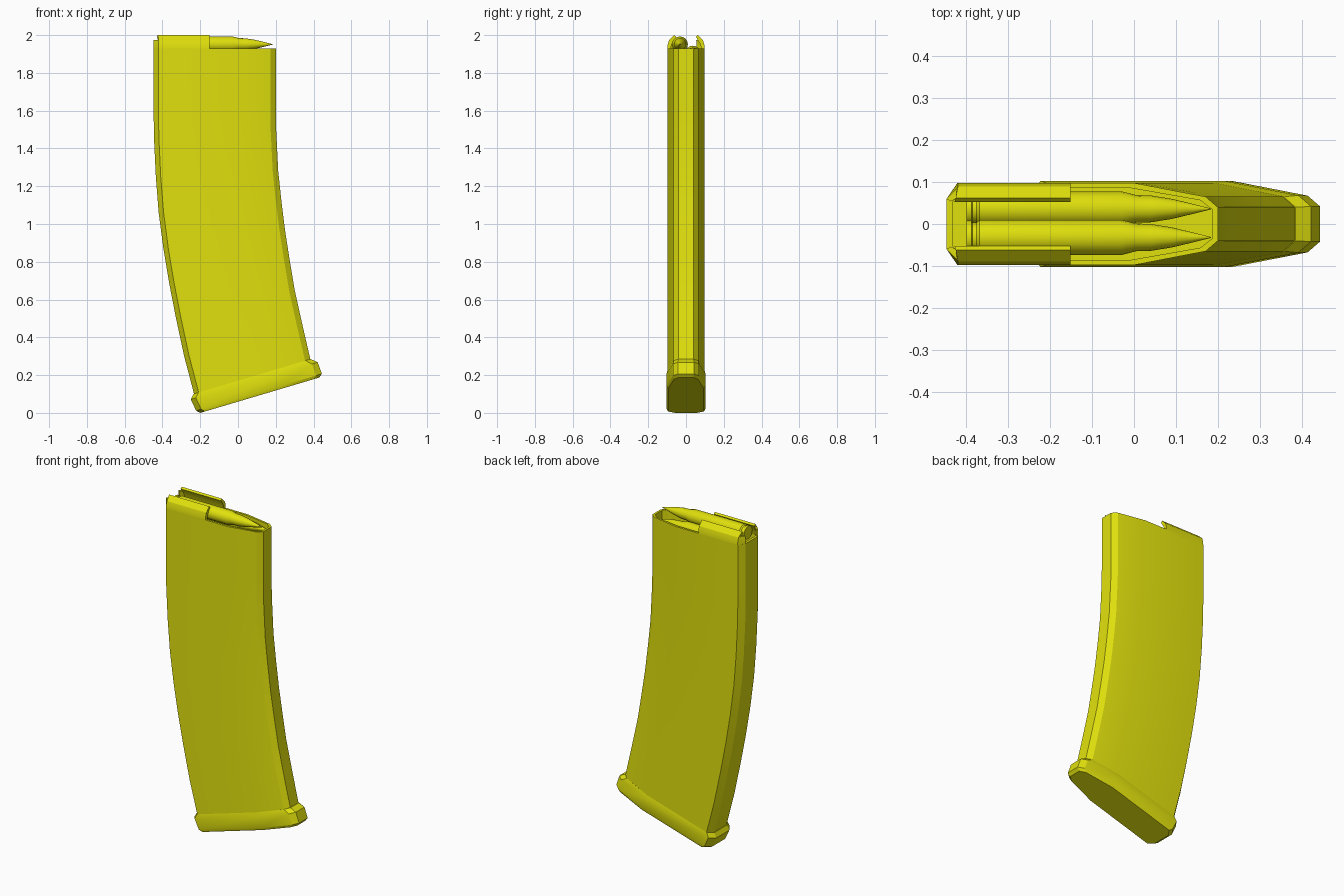
import bpy, bmesh, math

if "Cube" in bpy.data.objects:
    bpy.data.objects.remove(bpy.data.objects["Cube"])

yellow = bpy.data.materials.new("yellow")
yellow.diffuse_color = (0.75, 0.75, 0.004, 1)
yellow.use_nodes = True
yellow.node_tree.nodes["Principled BSDF"].inputs["Base Color"].default_value = yellow.diffuse_color

# Cross-section: (fraction from back to front, half width)
SECTION = [(0, .06), (.04, .098), (.69, .098), (.955, .065), (1, .04)]


def loft(name, rings, angle=25):
    """Skin a list of equal-length point rings and cap both ends."""
    bm = bmesh.new()
    loops = [[bm.verts.new(p) for p in ring] for ring in rings]
    n = len(loops[0])
    for a, b in zip(loops, loops[1:]):
        for i in range(n):
            j = (i + 1) % n
            bm.faces.new((a[i], a[j], b[j], b[i]))
    bm.faces.new(loops[0])
    bm.faces.new(loops[-1])
    bmesh.ops.recalc_face_normals(bm, faces=bm.faces)
    me = bpy.data.meshes.new(name)
    bm.to_mesh(me)
    bm.free()
    me.materials.append(yellow)
    ob = bpy.data.objects.new(name, me)
    bpy.context.collection.objects.link(ob)
    bpy.ops.object.select_all(action='DESELECT')
    ob.select_set(True)
    bpy.context.view_layer.objects.active = ob
    bpy.ops.object.shade_smooth_by_angle(angle=math.radians(angle))
    return ob


def section(bx, bz, fx, fz, wide=1.0):
    """Magazine section spanning from back point to front point."""
    pts = [(u, -w) for u, w in SECTION] + [(u, w) for u, w in reversed(SECTION)]
    return [(bx + (fx - bx) * u, w * wide, bz + (fz - bz) * u) for u, w in pts]


# Curved body, its open top rim and the hollow down to the follower
loft("magazine_body", [section(*s) for s in (
    (-.23, .09, .385, .275),
    (-.285, .30, .34, .47),
    (-.33, .51, .30, .65),
    (-.365, .69, .275, .80),
    (-.395, .87, .25, .96),
    (-.42, .106e1, .23, 1.12),
    (-.435, 1.25, .213, 1.28),
    (-.445, 1.46, .202, 1.50),
    (-.447, 1.62, .2, 1.62),
    (-.447, 1.93, .2, 1.93),
    (-.432, 1.93, .186, 1.93, .87),
    (-.432, 1.78, .186, 1.78, .87))])

# Tilted base plate with chamfered edges
loft("base_plate", [section(*s) for s in (
    (-.20, 0, .43, .187, .97),
    (-.222, .012, .444, .207, 1.04),
    (-.25, .072, .422, .268, 1.05),
    (-.235, .10, .385, .285, 1.0))])

# Feed lips: (back x, half width, height), mirrored to both sides
LIP = [(-.42, .098, 1.92), (-.42, .098, 1.945), (-.42, .090, 1.972), (-.425, .062, 2.0),
       (-.428, .053, 1.99), (-.42, .075, 1.955), (-.42, .083, 1.92)]
for side, label in ((-1, "near"), (1, "far")):
    loft(label + "_feed_lip", [[(x, side * y, z) for x, y, z in LIP],
                               [(-.152, side * y, z) for x, y, z in LIP]])
    # Angled rear corner of each lip
    a = [(-.447, .06), (-.42, .098), (-.42, .082), (-.437, .056)]
    b = [(-.447, .06), (-.42, .088), (-.42, .062), (-.437, .054)]
    loft(label + "_rear_corner", [[(x, side * y, 1.92) for x, y in a],
                                  [(x, side * y, 1.945) for x, y in a],
                                  [(x, side * y, 1.975) for x, y in b]])

# Two staggered cartridges: (x, radius) turned about their long axis
ROUND = [(-.40, .040), (-.388, .040), (-.385, .035), (-.375, .035), (-.368, .042),
         (-.03, .042), (.005, .033), (.04, .032), (.09, .024), (.14, .012), (.184, .001)]
for label, cy, cz in (("upper", -.032, 1.951), ("lower", .036, 1.902)):
    loft(label + "_cartridge", [[(x, cy + r * math.cos(t * math.pi / 8), cz + r * math.sin(t * math.pi / 8))
                                 for t in range(16)] for x, r in ROUND], 30)
